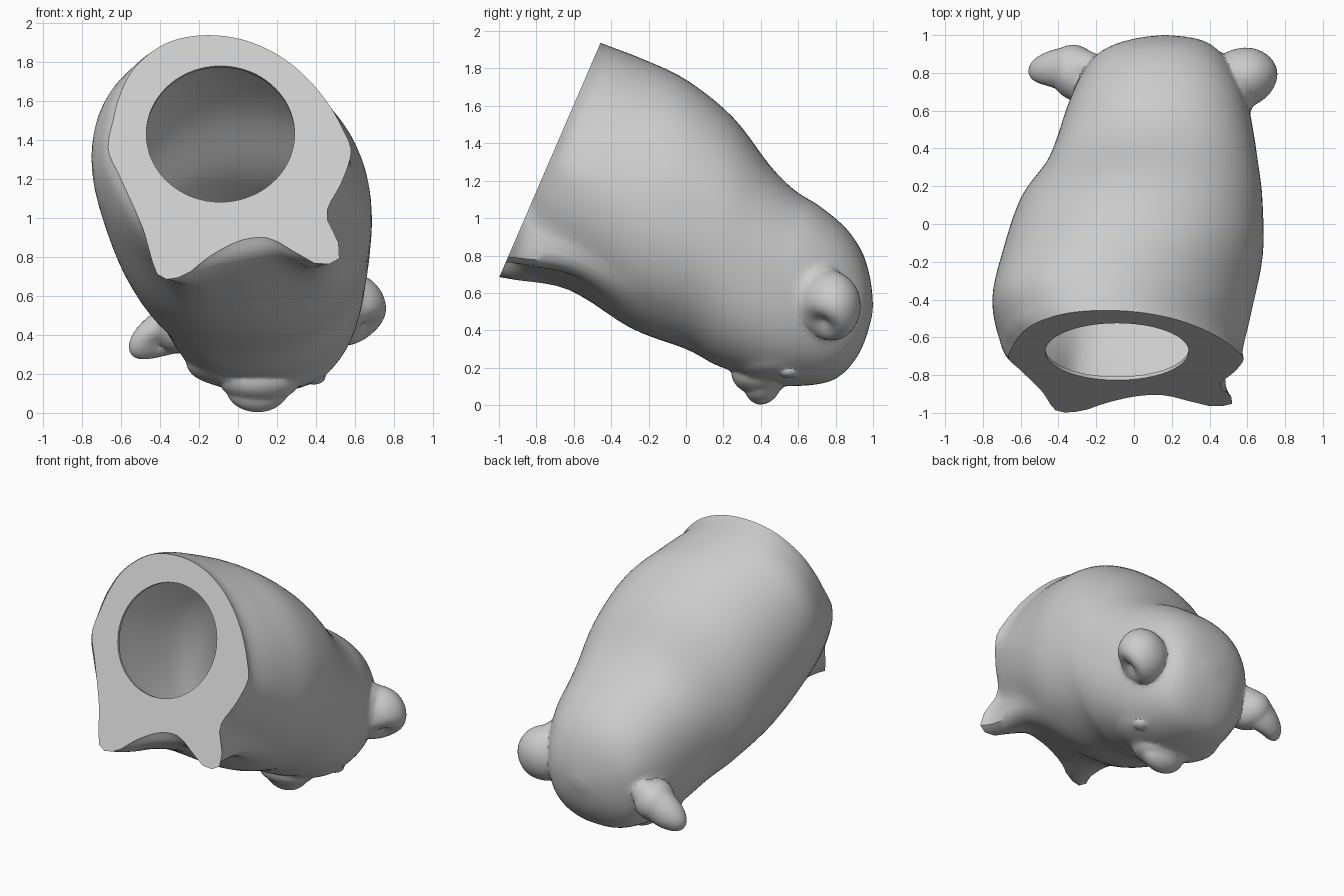
import bpy, bmesh, math
from mathutils import Vector, Matrix, Euler

if "Cube" in bpy.data.objects:
    bpy.data.objects.remove(bpy.data.objects["Cube"])

N = 96
HOLE = Vector((-0.09, -0.676, 1.43))          # centre of the round opening
UP = Vector((0, 0.54, 1.25)).normalized()     # "up" inside the cut plane
INWARD = Vector((0, 1.25, -0.54)).normalized()

# outline of the flat cut face (x, z as seen from the front)
OUTLINE = [(-.2, 1.935), (0, 1.92), (.18, 1.85), (.33, 1.74), (.46, 1.59), (.555, 1.42),
           (.58, 1.33), (.53, 1.18), (.46, 1.05), (.465, .97), (.525, .85), (.51, .78),
           (.42, .76), (.33, .80), (.22, .87), (.13, .9), (0, .88), (-.15, .8), (-.25, .72),
           (-.35, .685), (-.42, .72), (-.49, .95), (-.6, 1.2), (-.665, 1.35),
           (-.64, 1.5), (-.605, 1.63), (-.53, 1.77), (-.38, 1.89)]


def cr(a, b, c, d, t):
    return 0.5 * (2 * b + (c - a) * t + (2 * a - 5 * b + 4 * c - d) * t * t
                  + (3 * b - a - 3 * c + d) * t ** 3)


def outline_radii():
    # smooth the outline, then sample it by angle around the hole centre
    p = [Vector((x - HOLE.x, (z - HOLE.z) / UP.z)) for x, z in OUTLINE]
    n = len(p)
    d = [cr(p[i - 1], p[i], p[(i + 1) % n], p[(i + 2) % n], k / 8) for i in range(n) for k in range(8)]
    radii = []
    for i in range(N):
        ang = 2 * math.pi * i / N
        ray, side = Vector((math.cos(ang), math.sin(ang))), Vector((-math.sin(ang), math.cos(ang)))
        best = 0.5
        for q, r in zip(d, d[1:] + d[:1]):
            s, t = q.dot(side), r.dot(side)
            if s * t <= 0 and s != t:
                hit = q.lerp(r, s / (s - t)).dot(ray)
                if hit > 0:
                    best = hit
                    break
        radii.append(best)
    return radii


def on_plane(radii, depth=0):
    return [HOLE + INWARD * depth + Vector((1, 0, 0)) * r * math.cos(2 * math.pi * i / N)
            + UP * r * math.sin(2 * math.pi * i / N) for i, r in enumerate(radii)]


def add_mesh(name, bm):
    me = bpy.data.meshes.new(name)
    bm.to_mesh(me)
    bm.free()
    ob = bpy.data.objects.new(name, me)
    bpy.context.collection.objects.link(ob)
    return ob


def loft(name, rings, cap=False):
    bm = bmesh.new()
    vs = [[bm.verts.new(p) for p in ring] for ring in rings]
    for a, b in zip(vs, vs[1:]):
        for i in range(N):
            j = (i + 1) % N
            bm.faces.new((a[i], a[j], b[j], b[i]))
    if cap:
        mid = bm.verts.new(HOLE)
        for i in range(N):
            bm.faces.new((mid, vs[0][(i + 1) % N], vs[0][i]))
        bm.faces.new(vs[-1])
    bmesh.ops.recalc_face_normals(bm, faces=bm.faces)
    return add_mesh(name, bm)


def blob(name, loc, size, rot=(0, 0, 0), dent=None, depth=0.0, reach=0.16):
    # ellipsoid with an optional scooped dent
    bm = bmesh.new()
    bmesh.ops.create_icosphere(bm, subdivisions=4, radius=1)
    m = Matrix.LocRotScale(Vector(loc), Euler([math.radians(a) for a in rot]), Vector(size))
    bmesh.ops.transform(bm, matrix=m, verts=bm.verts)
    if dent:
        for v in bm.verts:
            f = max(0, 1 - (v.co - Vector(dent)).length / reach)
            v.co = v.co.lerp(Vector(loc), depth * f * f * (3 - 2 * f))
    return add_mesh(name, bm)


# body and head: top (y, z), bottom (y, z), left x, right x, share of cut outline, skew, boxiness
SECTIONS = [
    ((-.40, 1.91), (-.90, .65), -.735, .605, .6, -.09, 1),
    ((-.25, 1.85), (-.62, .60), -.765, .635, .2, -.08, .95),
    ((0, 1.74), (-.30, .415), -.69, .68, 0, -.04, .93),
    ((.25, 1.54), (.0, .30), -.60, .68, 0, -.01, .93),
    ((.45, 1.28), (.15, .22), -.47, .66, 0, 0, .9),
    ((.58, 1.15), (.30, .16), -.41, .64, 0, 0, .87),
    ((.72, 1.06), (.47, .11), -.36, .61, 0, 0, .85),
    ((.86, .94), (.66, .105), -.29, .55, 0, 0, .85),
    ((.95, .80), (.82, .15), -.20, .47, 0, 0, .85),
    ((.99, .65), (.94, .30), -.04, .37, 0, 0, .9),
    ((1.0, .52), (.998, .49), .14, .19, 0, 0, 1)]
radii = outline_radii()
face = on_plane(radii)
keys = [face]
for top, bot, left, right, share, skew, box in SECTIONS:
    t, b = Vector((0, *top)), Vector((0, *bot))
    mid, half = (t + b) / 2, (t - b) / 2
    mid.x = (left + right) / 2
    shift = mid - Vector((-.04, -.73, 1.305))
    ring = []
    for i in range(N):
        a = 2 * math.pi * i / N
        c, s = (math.copysign(abs(w) ** box, w) for w in (math.cos(a), math.sin(a)))
        e = mid + Vector(((right - left) / 2 * c + skew * s, 0, 0)) + half * s
        ring.append(e.lerp(face[i] + shift, share))
    keys.append(ring)

rings = []
for k in range(len(keys) - 1):
    q = [keys[max(k - 1, 0)], keys[k], keys[k + 1], keys[min(k + 2, len(keys) - 1)]]
    for s in range(5):
        rings.append([cr(q[0][i], q[1][i], q[2][i], q[3][i], s / 5) for i in range(N)])
rings.append(keys[-1])
body = loft("body", rings, cap=True)

# ears, muzzle, nose and eye bumps are fused into the body
parts = [
    blob("right_ear", (.575, .775, .53), (.19, .16, .19), (0, 20, 15), (.70, .70, .38), .5),
    blob("right_ear_root", (.53, .71, .57), (.115, .18, .19), (20, 0, 0)),
    blob("left_ear", (-.36, .82, .42), (.23, .115, .12), (0, -32, 5), (-.42, .72, .30), .5),
    blob("left_ear_root", (-.31, .80, .44), (.13, .155, .14), (0, -30, 20)),
    blob("muzzle", (.11, .48, .25), (.38, .27, .14)),
    blob("nose_bridge", (.11, .40, .17), (.21, .16, .12)),
    blob("nose", (.10, .41, .12), (.16, .10, .12), (-15, 0, 0)),
    blob("right_eye", (.39, .55, .185), (.06, .06, .04))]
bpy.context.view_layer.objects.active = body
for p in parts:
    mod = body.modifiers.new("fuse", 'BOOLEAN')
    mod.operation, mod.solver, mod.object = 'UNION', 'EXACT', p
    bpy.ops.object.modifier_apply(modifier=mod.name)
    bpy.data.objects.remove(p)

# open the hollow body, then soften the joins
bm = bmesh.new()
bm.from_mesh(body.data)
flat = [f for f in bm.faces if all(abs((v.co - HOLE).dot(INWARD)) < 1e-3 for v in f.verts)]
bmesh.ops.delete(bm, geom=flat, context='FACES')
for _ in range(5):
    bmesh.ops.smooth_vert(bm, verts=[v for v in bm.verts if v.co.y > .2 and v.co.z < .8],
                          factor=.4, use_axis_x=True, use_axis_y=True, use_axis_z=True)
bm.to_mesh(body.data)
bm.free()

# flat cut face with a round opening and a shallow lip
rim = loft("cut_face", [face, on_plane([.38] * N), on_plane([.38] * N, .02)])

bpy.ops.object.select_all(action='DESELECT')
for ob in (body, rim):
    ob.select_set(True)
bpy.context.view_layer.objects.active = body
bpy.ops.object.shade_smooth_by_angle(angle=math.radians(40))
